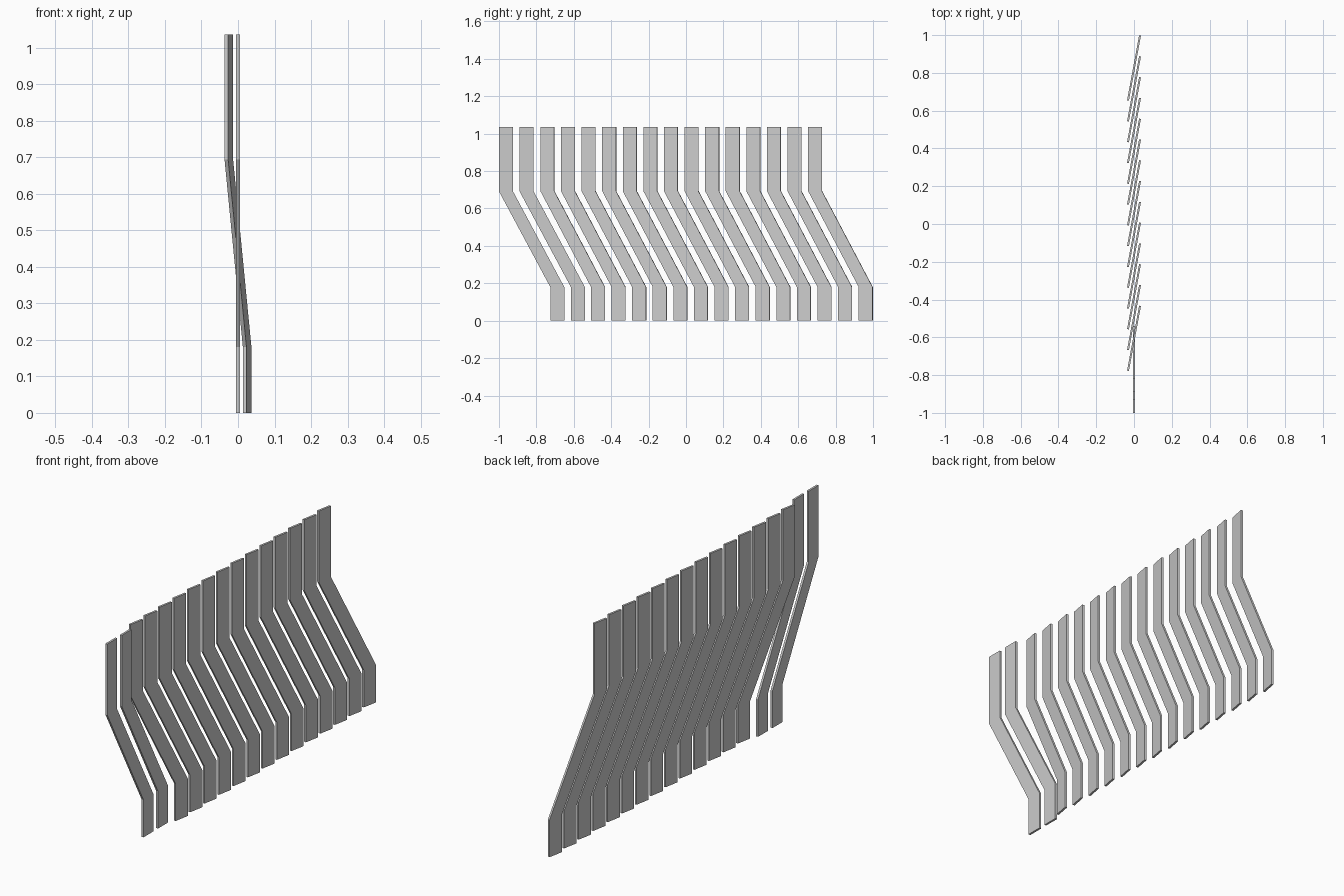
import bpy, bmesh, math

cube = bpy.data.objects.get("Cube")
if cube:
    bpy.data.objects.remove(cube, do_unlink=True)

COUNT, SPACING, WIDTH, THICK = 16, 0.1101, 0.075, 0.01
LEAN = 0.275      # sideways offset between foot and top
TURN = math.radians(10.5)

grey = bpy.data.materials.new("plain_grey")
grey.use_nodes = True
colour = (0.6, 0.6, 0.6, 1)
grey.diffuse_color = colour
grey.node_tree.nodes["Principled BSDF"].inputs["Base Color"].default_value = colour

# Cranked strip: upright foot, slanted middle, upright top
centre_line = [(LEAN / 2, 0), (LEAN / 2, 0.18), (-LEAN / 2, 0.693), (-LEAN / 2, 1.035)]
outline = [(y - WIDTH / 2, z) for y, z in centre_line]
outline += [(y + WIDTH / 2, z) for y, z in reversed(centre_line)]

bm = bmesh.new()
face = bm.faces.new([bm.verts.new((-THICK / 2, y, z)) for y, z in outline])
moved = bmesh.ops.extrude_face_region(bm, geom=[face])["geom"]
bmesh.ops.translate(bm, vec=(THICK, 0, 0),
                    verts=[v for v in moved if isinstance(v, bmesh.types.BMVert)])
bmesh.ops.recalc_face_normals(bm, faces=bm.faces)
mesh = bpy.data.meshes.new("slat")
bm.to_mesh(mesh)
bm.free()
mesh.materials.append(grey)

# Row of slats: the first two lie in line, the rest are turned like louvres
for i in range(COUNT):
    slat = bpy.data.objects.new(f"slat_{i + 1}", mesh)
    slat.location.y = (i - (COUNT - 1) / 2) * SPACING
    slat.rotation_euler.z = -TURN if i >= 2 else 0
    bpy.context.collection.objects.link(slat)
